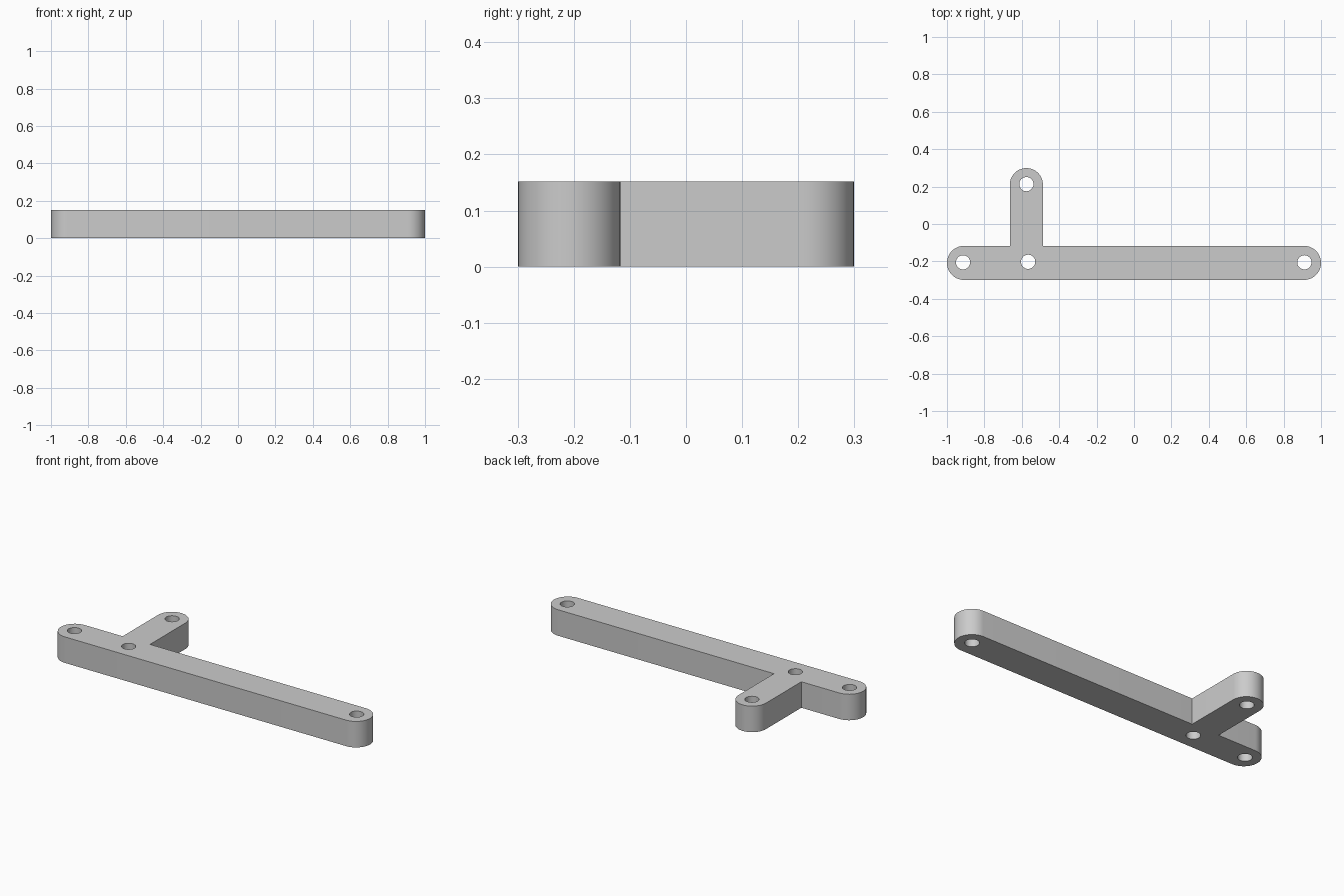
import bpy, bmesh
from math import sin, cos, pi, radians

cube = bpy.data.objects.get("Cube")
if cube:
    bpy.data.objects.remove(cube)

BAR_R, ARM_R = 0.091, 0.0885     # rounded end radii
HEIGHT = 0.152
HOLE_R = 0.038
BAR_Y = -0.208
ARM_X, ARM_Y = -0.5755, 0.2105


def arc(cx, cy, r, start, end, steps=24):
    angles = [radians(start + (end - start) * i / steps) for i in range(steps + 1)]
    return [(cx + r * cos(a), cy + r * sin(a)) for a in angles]


# T-shaped outline: right end, side arm, left end
outline = arc(1 - BAR_R, BAR_Y, BAR_R, -90, 90)
outline.append((ARM_X + ARM_R, BAR_Y + BAR_R))
outline += arc(ARM_X, ARM_Y, ARM_R, 0, 180)
outline.append((ARM_X - ARM_R, BAR_Y + BAR_R))
outline += arc(BAR_R - 1, BAR_Y, BAR_R, 90, 270)

# Pin holes
hole_centres = [(-0.914, -0.205), (-0.566, -0.202), (0.911, -0.205), (ARM_X, 0.213)]
holes = [arc(x, y, HOLE_R, 0, 360, 32)[:-1] for x, y in hole_centres]

# Extruded profile with the holes left open
curve = bpy.data.curves.new("bracket_profile", "CURVE")
curve.dimensions = "2D"
curve.fill_mode = "BOTH"
curve.extrude = HEIGHT / 2
for loop in [outline] + holes:
    spline = curve.splines.new("POLY")
    spline.points.add(len(loop) - 1)
    for point, (x, y) in zip(spline.points, loop):
        point.co = (x, y, 0, 1)
    spline.use_cyclic_u = True
bracket = bpy.data.objects.new("t_bracket", curve)
bracket.location.z = HEIGHT / 2
bpy.context.collection.objects.link(bracket)

bpy.ops.object.select_all(action="DESELECT")
bracket.select_set(True)
bpy.context.view_layer.objects.active = bracket
bpy.ops.object.convert(target="MESH")
bracket = bpy.context.object
bracket.name = "t_bracket"

# Weld caps to walls
bm = bmesh.new()
bm.from_mesh(bracket.data)
bmesh.ops.remove_doubles(bm, verts=bm.verts, dist=0.0005)
bmesh.ops.recalc_face_normals(bm, faces=bm.faces)
bm.to_mesh(bracket.data)
bm.free()

# Plain grey finish
grey = bpy.data.materials.new("plain_grey")
grey.use_nodes = True
colour = (0.6, 0.6, 0.6, 1)
grey.diffuse_color = colour
grey.node_tree.nodes["Principled BSDF"].inputs["Base Color"].default_value = colour
bracket.data.materials.clear()
bracket.data.materials.append(grey)
bpy.ops.object.shade_smooth_by_angle(angle=radians(30))
